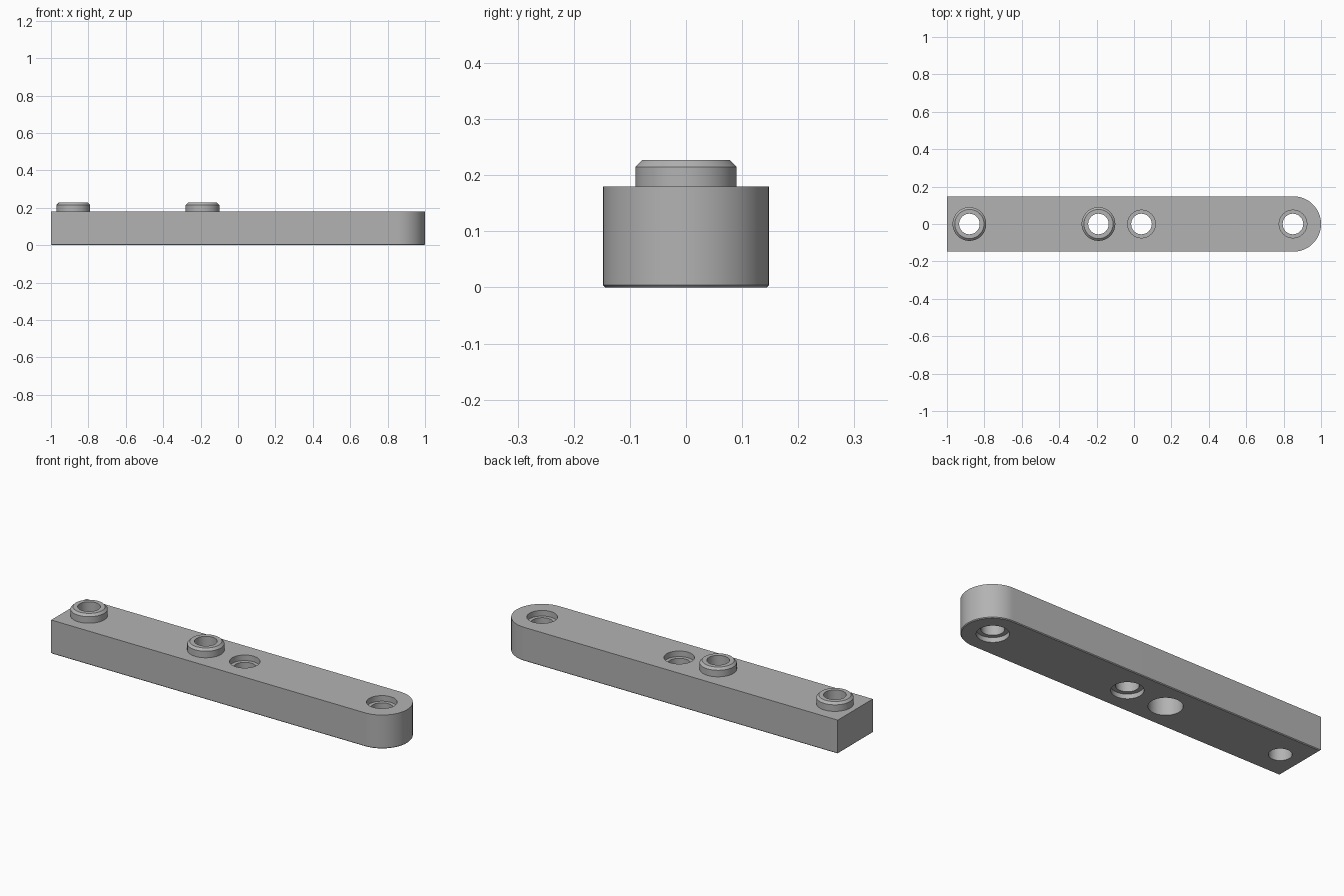
import bpy, bmesh, math

if "Cube" in bpy.data.objects:
    bpy.data.objects.remove(bpy.data.objects["Cube"])

HALF_W, TOP, CHAMFER = 0.148, 0.18, 0.004
BOSS_X = (-0.88, -0.19)
SOCKET_X = (0.04, 0.85)
BORE_R = 0.055

grey = bpy.data.materials.new("plain grey")
grey.use_nodes = True
grey.diffuse_color = (0.45, 0.45, 0.45, 1)
grey.node_tree.nodes["Principled BSDF"].inputs["Base Color"].default_value = (0.45, 0.45, 0.45, 1)


def finish(name, bm):
    bmesh.ops.recalc_face_normals(bm, faces=bm.faces)
    mesh = bpy.data.meshes.new(name)
    bm.to_mesh(mesh)
    bm.free()
    mesh.materials.append(grey)
    obj = bpy.data.objects.new(name, mesh)
    bpy.context.collection.objects.link(obj)
    return obj


def lathe(name, x, profile, sides=64):
    """Solid turned from (radius, height) rings, capped at both ends."""
    bm = bmesh.new()
    rings = [[bm.verts.new((x + r * math.cos(math.tau * i / sides),
                            r * math.sin(math.tau * i / sides), z))
              for i in range(sides)] for r, z in profile]
    for a, b in zip(rings, rings[1:]):
        for i in range(sides):
            j = (i + 1) % sides
            bm.faces.new((a[i], a[j], b[j], b[i]))
    bm.faces.new(rings[0])
    bm.faces.new(rings[-1])
    return finish(name, bm)


def boolean(target, tool, operation):
    mod = target.modifiers.new(tool.name, "BOOLEAN")
    mod.operation, mod.object, mod.solver = operation, tool, "EXACT"
    bpy.context.view_layer.objects.active = target
    bpy.ops.object.modifier_apply(modifier=mod.name)
    bpy.data.objects.remove(tool)


# Bar: square at one end, round at the other, with a fine lower chamfer
def outline(bm, inset, z):
    r = HALF_W - inset
    pts = [(-1 + inset, r), (-1 + inset, -r)]
    for i in range(49):
        a = math.pi * (i / 48 - 0.5)
        pts.append((1 - HALF_W + r * math.cos(a), r * math.sin(a)))
    return [bm.verts.new((x, y, z)) for x, y in pts]


bm = bmesh.new()
loops = [outline(bm, CHAMFER, 0), outline(bm, 0, CHAMFER), outline(bm, 0, TOP)]
for a, b in zip(loops, loops[1:]):
    for i in range(len(a)):
        j = (i + 1) % len(a)
        bm.faces.new((a[i], a[j], b[j], b[i]))
bm.faces.new(loops[0])
bm.faces.new(loops[-1])
bar = finish("drilled_bar", bm)

# Raised bosses with chamfered rims
for x in BOSS_X:
    boss = lathe("boss", x, [(0.09, 0.1), (0.09, 0.215), (0.078, 0.227)])
    boolean(bar, boss, "UNION")

# Through bores: plain end hole, deep lower bore, and stepped sockets
boolean(bar, lathe("plain_bore", BOSS_X[0], [(BORE_R, -0.1), (BORE_R, 0.3)]), "DIFFERENCE")
boolean(bar, lathe("deep_bore", BOSS_X[1], [(0.081, -0.1), (0.081, 0.11),
                                            (BORE_R, 0.11), (BORE_R, 0.3)]), "DIFFERENCE")
for x in SOCKET_X:
    socket = lathe("stepped_bore", x, [(0.077, -0.1), (0.077, 0.025), (BORE_R, 0.025),
                                       (BORE_R, 0.15), (0.074, 0.15), (0.074, 0.3)])
    boolean(bar, socket, "DIFFERENCE")

# Smooth round walls, crisp edges
bpy.ops.object.select_all(action="DESELECT")
bar.select_set(True)
bpy.context.view_layer.objects.active = bar
bpy.ops.object.shade_smooth_by_angle(angle=math.radians(30))
